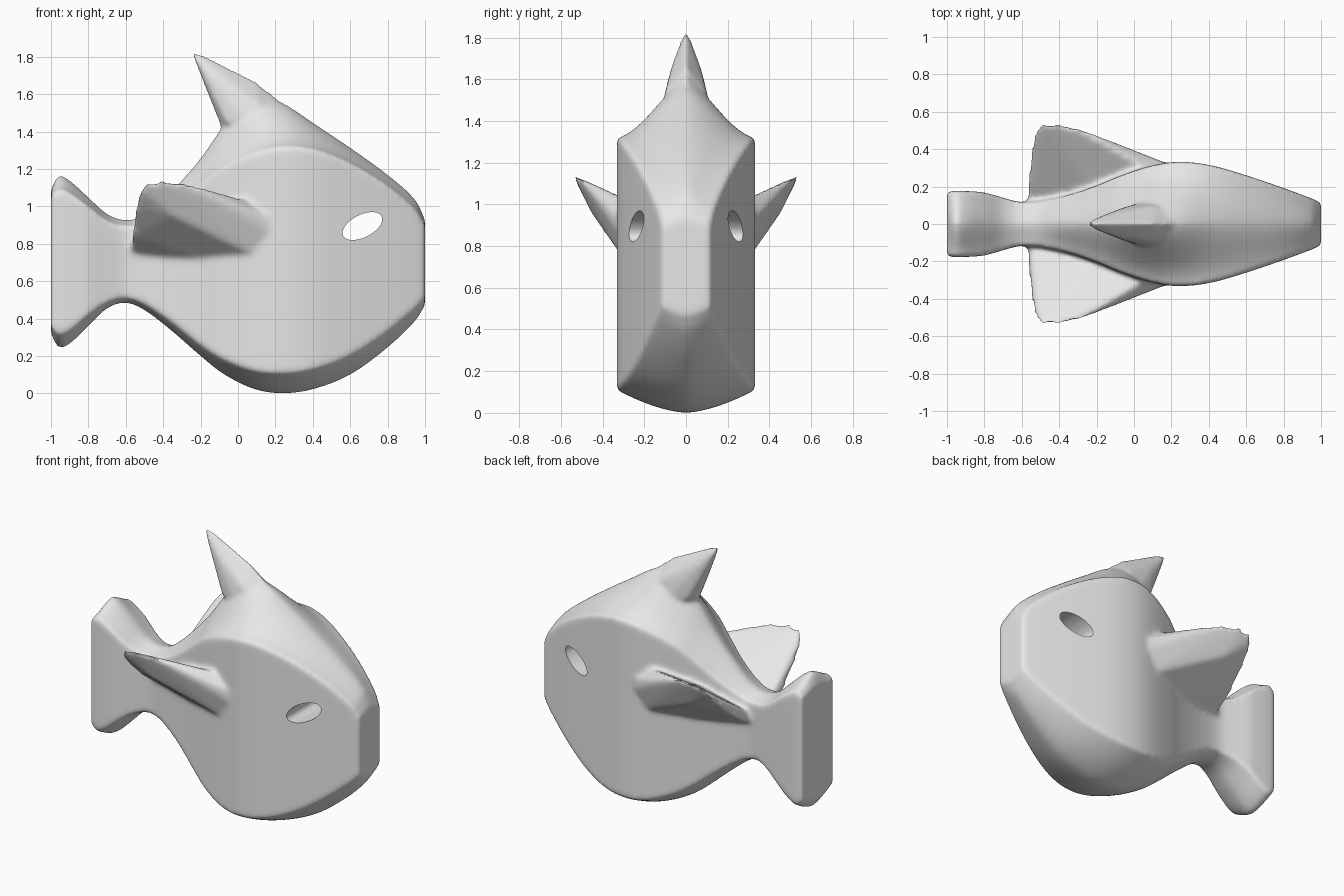
import bpy, bmesh, math
from mathutils import Vector

if "Cube" in bpy.data.objects:
    bpy.data.objects.remove(bpy.data.objects["Cube"])

grey = bpy.data.materials.new("light_grey")
grey.diffuse_color = (0.8, 0.8, 0.8, 1)
grey.use_nodes = True
grey.node_tree.nodes["Principled BSDF"].inputs["Base Color"].default_value = grey.diffuse_color

# Body stations: x, half width, bottom ridge, bottom shoulder, top shoulder, top ridge
STATIONS = [
    (-1.00, .172, .32, .355, 1.06, 1.09),
    (-0.96, .177, .245, .32, 1.09, 1.165),
    (-0.90, .176, .265, .34, 1.07, 1.14),
    (-0.80, .168, .36, .42, 1.00, 1.05),
    (-0.70, .140, .455, .485, .925, .96),
    (-0.60, .116, .485, .51, .895, .928),
    (-0.50, .122, .445, .48, .915, .955),
    (-0.35, .155, .33, .38, 1.00, 1.09),
    (-0.20, .205, .20, .26, 1.12, 1.26),
    (-0.08, .255, .105, .185, 1.21, 1.43),
    (0.08, .308, .025, .125, 1.28, 1.59),
    (0.23, .332, .000, .11, 1.315, 1.56),
    (0.40, .316, .022, .13, 1.305, 1.45),
    (0.60, .260, .10, .205, 1.23, 1.315),
    (0.80, .192, .245, .335, 1.11, 1.17),
    (0.95, .136, .39, .46, .98, 1.035),
    (1.00, .114, .47, .51, .90, .93),
]


def spline(rows, steps):
    """Smooth interpolation through the stations."""
    out = []
    for i in range(len(rows) - 1):
        p = [Vector(rows[min(max(i + k, 0), len(rows) - 1)]) for k in (-1, 0, 1, 2)]
        h = p[2][0] - p[1][0]
        m1 = (p[2] - p[0]) * (h / (p[2][0] - p[0][0]))
        m2 = (p[3] - p[1]) * (h / (p[3][0] - p[1][0]))
        for s in range(steps):
            t = s / steps
            out.append(p[1] * (2*t**3 - 3*t*t + 1) + m1 * (t**3 - 2*t*t + t)
                       + p[2] * (3*t*t - 2*t**3) + m2 * (t**3 - t*t))
    return out + [Vector(rows[-1])]


def section(x, w, b, bs, ts, t, n=8):
    """Flat sides, rounded belly, and a back that sweeps up to a ridge."""
    half = []
    for i in range(n + 1):
        u = i / n
        half.append((w * u, b + (bs - b) * u ** 1.6))
    for i in range(n, -1, -1):
        u = i / n
        f = 0.6 * (1 - math.cos(math.pi * u)) / 2 + 0.4 * u
        half.append((w * u, t - (t - ts) * f))
    ring = half + [(-y, z) for y, z in half[-2:0:-1]]
    return [(x, y, z) for y, z in ring]


def hull(bm, points):
    verts = [bm.verts.new(p) for p in points]
    res = bmesh.ops.convex_hull(bm, input=verts)
    inner = [v for v in verts if not v.link_faces]
    bmesh.ops.delete(bm, geom=inner, context='VERTS')


bm = bmesh.new()

# Body and tail loft
rings = [[bm.verts.new(p) for p in section(*row)] for row in spline(STATIONS, 4)]
for a, c in zip(rings, rings[1:]):
    for i in range(len(a)):
        j = (i + 1) % len(a)
        bm.faces.new((a[i], a[j], c[j], c[i]))
bm.faces.new(rings[0][::-1])
bm.faces.new(rings[-1])

# Dorsal fin
dorsal = [(-.25, 0, 1.825), (-.19, 0, 1.815), (-.095, 0, 1.43), (.0, 0, 1.715),
          (.10, 0, 1.665), (.22, 0, 1.57), (.30, 0, 1.45)]
for s in (-1, 1):
    dorsal += [(-.235, s*.02, 1.80), (-.11, s*.062, 1.69), (-.05, s*.09, 1.58),
               (-.06, s*.085, 1.44), (.04, s*.115, 1.46), (.12, s*.10, 1.54)]
hull(bm, dorsal)

# Side fins, swept back and up
for s in (-1, 1):
    hull(bm, [(x, s * y, z) for x, y, z in (
        (.33, .26, .87), (.14, .25, 1.01), (-.2, .15, .93), (-.56, .08, .80),
        (-.565, .10, .74), (-.2, .20, .72), (.12, .29, .72), (.15, .335, .88),
        (-.565, .25, .84), (-.35, .45, .95),
        (-.545, .43, 1.0), (-.525, .515, 1.09), (-.50, .535, 1.125),
        (-.42, .54, 1.14), (-.30, .515, 1.13))])

bmesh.ops.recalc_face_normals(bm, faces=bm.faces[:])
mesh = bpy.data.meshes.new("fish_body")
bm.to_mesh(mesh)
bm.free()
fish = bpy.data.objects.new("fish_body", mesh)
bpy.context.collection.objects.link(fish)
mesh.materials.append(grey)

# Eye hole cutter: a tilted ellipse running through the head
bpy.ops.mesh.primitive_cylinder_add(vertices=48, radius=1, depth=2)
cutter = bpy.context.object
cutter.name = "eye_cutter"
cutter.data.materials.append(grey)
cutter.scale = (.115, .06, .6)
cutter.rotation_mode = 'YXZ'
cutter.rotation_euler = (math.radians(90), 0, 0)
cutter.location = (.665, 0, .895)
tilt = math.radians(27)
for v in cutter.data.vertices:
    x, y = v.co.x * .115, v.co.y * .06
    v.co = (x * math.cos(tilt) - y * math.sin(tilt),
            x * math.sin(tilt) + y * math.cos(tilt), v.co.z * .6)
cutter.scale = (1, 1, 1)
cutter.hide_render = True

# Blend the parts into one skin, then cut the eyes
remesh = fish.modifiers.new("skin", 'REMESH')
remesh.mode = 'VOXEL'
remesh.voxel_size = 0.014
soft = fish.modifiers.new("soften", 'SMOOTH')
soft.factor = 0.5
soft.iterations = 12
cut = fish.modifiers.new("eyes", 'BOOLEAN')
cut.operation = 'DIFFERENCE'
cut.solver = 'EXACT'
cut.object = cutter

bpy.ops.object.select_all(action='DESELECT')
fish.select_set(True)
bpy.context.view_layer.objects.active = fish
for name in ("skin", "soften", "eyes"):
    bpy.ops.object.modifier_apply(modifier=name)
bpy.data.objects.remove(cutter)
bpy.ops.object.shade_smooth_by_angle(angle=math.radians(45))
